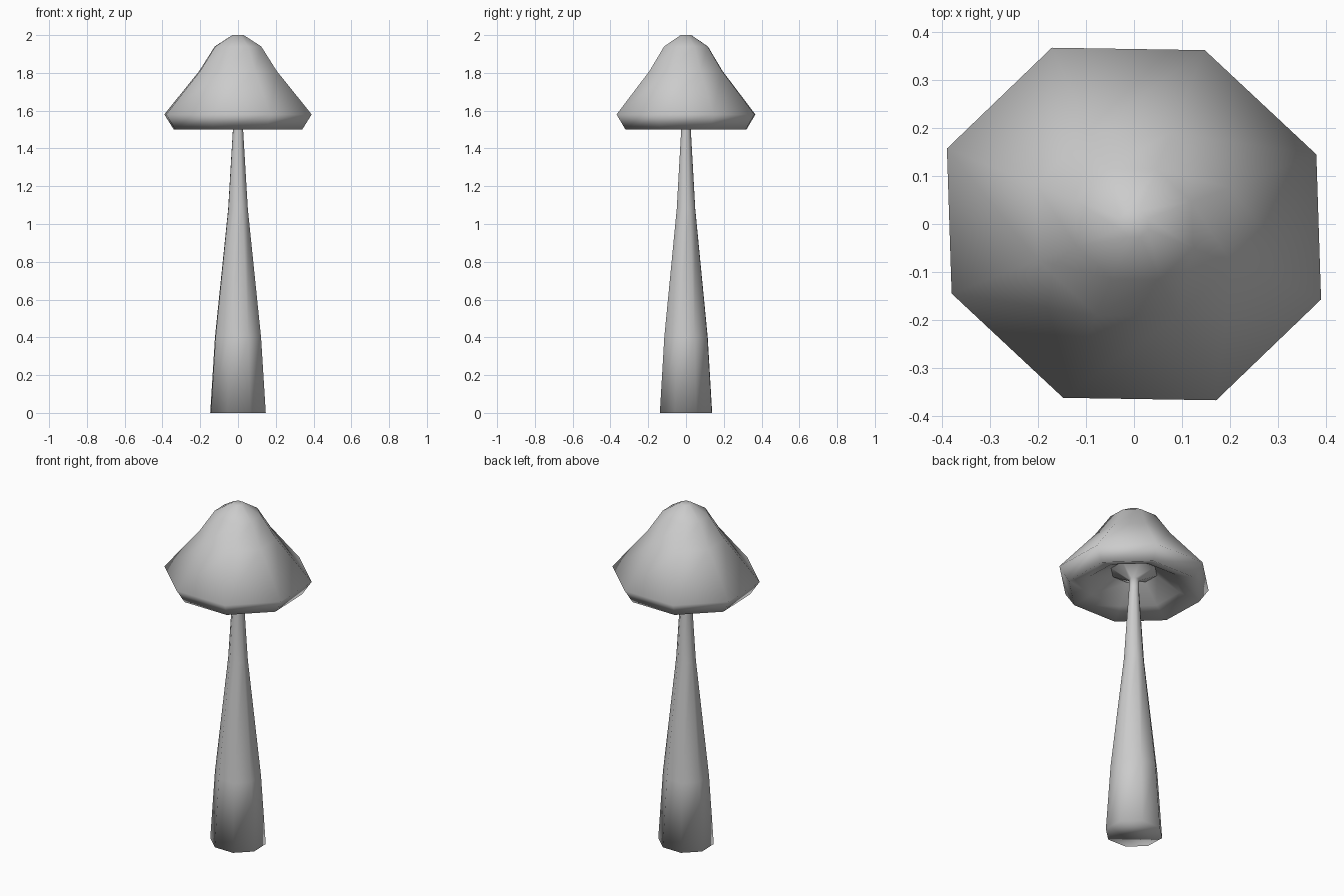
import bpy, bmesh, math

if "Cube" in bpy.data.objects:
    bpy.data.objects.remove(bpy.data.objects["Cube"])

SIDES = 8


def ring_point(r, z, i):
    # slightly skewed octagon shared by every ring
    a = 2 * math.pi * (i + 0.5) / SIDES
    c, s = math.cos(a), math.sin(a)
    return (r * (1.069 * c - 0.033 * s), r * (1.013 * s - 0.017 * c), z)


def lathe(name, profile, close_start=False, close_end=False):
    bm = bmesh.new()
    rings = [[bm.verts.new(ring_point(r, z, i)) for i in range(SIDES)]
             for r, z in profile]
    for lo, hi in zip(rings, rings[1:]):
        for i in range(SIDES):
            j = (i + 1) % SIDES
            bm.faces.new((lo[i], lo[j], hi[j], hi[i]))
    if close_start:
        bm.faces.new(rings[0][::-1])
    if close_end:
        bm.faces.new(rings[-1])
    for f in bm.faces:
        f.smooth = True
    mesh = bpy.data.meshes.new(name)
    bm.to_mesh(mesh)
    bm.free()
    obj = bpy.data.objects.new(name, mesh)
    bpy.context.collection.objects.link(obj)
    return obj


# Tapered stem, flaring where it meets the underside of the cap
lathe("stem", [(0.147, 0), (0.122, 0.4), (0.052, 1.08), (0.027, 1.5),
               (0.027, 1.57), (0.12, 1.62)], close_start=True)

# Hollow cap: underside, rolled rim, then the dome
lathe("cap", [(0.12, 1.62), (0.24, 1.54), (0.34, 1.5), (0.39, 1.58),
              (0.205, 1.81), (0.123, 1.94), (0.03, 2.0)], close_end=True)
